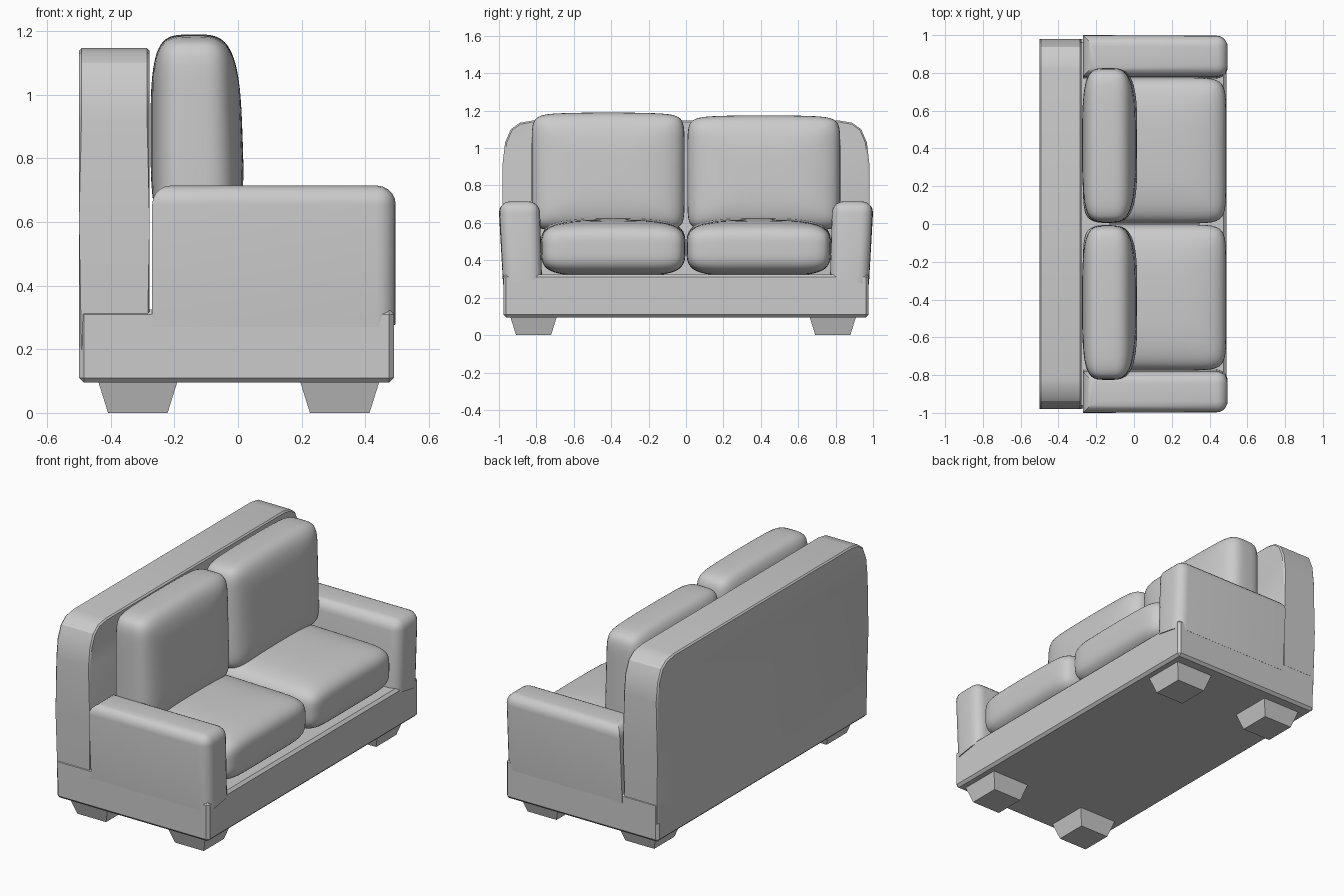
import bpy, bmesh, math
from mathutils import Vector

if "Cube" in bpy.data.objects:
    bpy.data.objects.remove(bpy.data.objects["Cube"], do_unlink=True)

parts = []


def finish(name, bm):
    bmesh.ops.recalc_face_normals(bm, faces=bm.faces)
    mesh = bpy.data.meshes.new(name)
    bm.to_mesh(mesh)
    bm.free()
    obj = bpy.data.objects.new(name, mesh)
    bpy.context.collection.objects.link(obj)
    parts.append(obj)
    return obj


def box(lo, hi):
    """Box between two corners, as a bmesh."""
    lo, hi = Vector(lo), Vector(hi)
    bm = bmesh.new()
    bmesh.ops.create_cube(bm, size=1)
    for v in bm.verts:
        v.co = (lo + hi) / 2 + v.co * (hi - lo)
    return bm


def bevel(bm, edges, width, segments):
    bmesh.ops.bevel(bm, geom=edges, offset=width, segments=segments,
                    profile=0.5, affect='EDGES', clamp_overlap=True)


def cushion(name, lo, hi, thin, square, puff, shape):
    """Pillow: boxy outline across the thin axis, softly rounded along it."""
    lo, hi = Vector(lo), Vector(hi)
    bm = bmesh.new()
    bmesh.ops.create_cube(bm, size=2)
    bmesh.ops.subdivide_edges(bm, edges=bm.edges[:], cuts=19, use_grid_fill=True)
    wide = [a for a in range(3) if a != thin]
    for v in bm.verts:
        p = Vector([math.sin(c * math.pi / 2) for c in v.co])
        outline = sum(abs(p[a]) ** square for a in wide) ** (1 / square)
        p /= (outline ** puff + abs(p[thin]) ** puff) ** (1 / puff)
        p = shape(p)
        v.co = [(l + h) / 2 + c * (h - l) / 2 for l, h, c in zip(lo, hi, p)]
    return finish(name, bm)


# Base plinth with chamfered edges
bm = box((-0.5, -0.977, 0.095), (0.49, 0.977, 0.325))
bevel(bm, bm.edges[:], 0.015, 1)
finish("base", bm)

# Backrest panel, arched at the top corners
half = [(0.972, 0.2), (0.98, 0.6), (0.98, 0.92), (0.967, 1.03),
        (0.937, 1.1), (0.89, 1.135), (0.82, 1.147)]
outline = half + [(-y, z) for y, z in reversed(half)]
bm = bmesh.new()
face = bm.faces.new([bm.verts.new((-0.5, y, z)) for y, z in outline])
side = bmesh.ops.extrude_face_region(bm, geom=[face])["geom"]
for v in side:
    if isinstance(v, bmesh.types.BMVert):
        v.co.x = -0.278
rims = [e for e in bm.edges if abs(e.verts[0].co.x - e.verts[1].co.x) < 0.01]
bevel(bm, rims, 0.008, 1)
finish("backrest", bm)

for sign, label in ((1, "left"), (-1, "right")):
    # Armrest, widening upwards, rounded on top and at the front
    bm = box((-0.27, 0.782, 0.27), (0.496, 1.0, 0.715))
    for v in bm.verts:
        if v.co.z < 0.5:
            v.co.y -= 0.022 if v.co.y > 0.9 else 0.012
            v.co.z += 0.035 if v.co.y < 0.9 else 0
    soft = [e for e in bm.edges
            if all(v.co.z > 0.5 for v in e.verts) or all(v.co.x > 0.4 for v in e.verts)
            and max(v.co.z for v in e.verts) > 0.5]
    bevel(bm, soft, 0.06, 5)
    for v in bm.verts:
        v.co.y *= sign
    finish(label + "_armrest", bm)

    # Seat cushion, sagging towards the front
    def sag(p):
        if p.z > 0:
            p.z *= 0.93 - 0.07 * p.x + 0.07 * (1 - p.y * p.y)
        return p
    inner, outer = sorted((sign * 0.003, sign * 0.775))
    cushion(label + "_seat_cushion", (-0.27, inner, 0.315), (0.488, outer, 0.62),
            2, 9, 4, sag)

    # Back cushion, thinner at the top and flat behind
    def lean(p):
        if p.x > 0:
            p.x *= 0.96 - 0.08 * p.z
        else:
            p.x = -abs(p.x) ** 0.7
        p.z -= 0.03 * p.y * p.y * max(p.z, 0)
        return p
    inner, outer = sorted((sign * 0.008, sign * 0.825))
    top = 1.175 if sign > 0 else 1.19
    cushion(label + "_back_cushion", (-0.275, inner, 0.56), (0.02, outer, top),
            0, 10, 3.4, lean)

    # Tapered feet
    for x, place in ((0.32, "front"), (-0.315, "back")):
        y = 0.785 if sign > 0 else -0.815
        bm = box((x - 0.125, y - 0.125, 0), (x + 0.125, y + 0.125, 0.1))
        for v in bm.verts:
            if v.co.z < 0.05:
                v.co.x = x + (v.co.x - x) * 0.75
                v.co.y = y + (v.co.y - y) * 0.75
        finish(f"{place}_{label}_foot", bm)

# Smooth shading with crisp edges kept
bpy.ops.object.select_all(action='DESELECT')
for obj in parts:
    obj.select_set(True)
bpy.context.view_layer.objects.active = parts[0]
bpy.ops.object.shade_smooth_by_angle(angle=math.radians(30))
